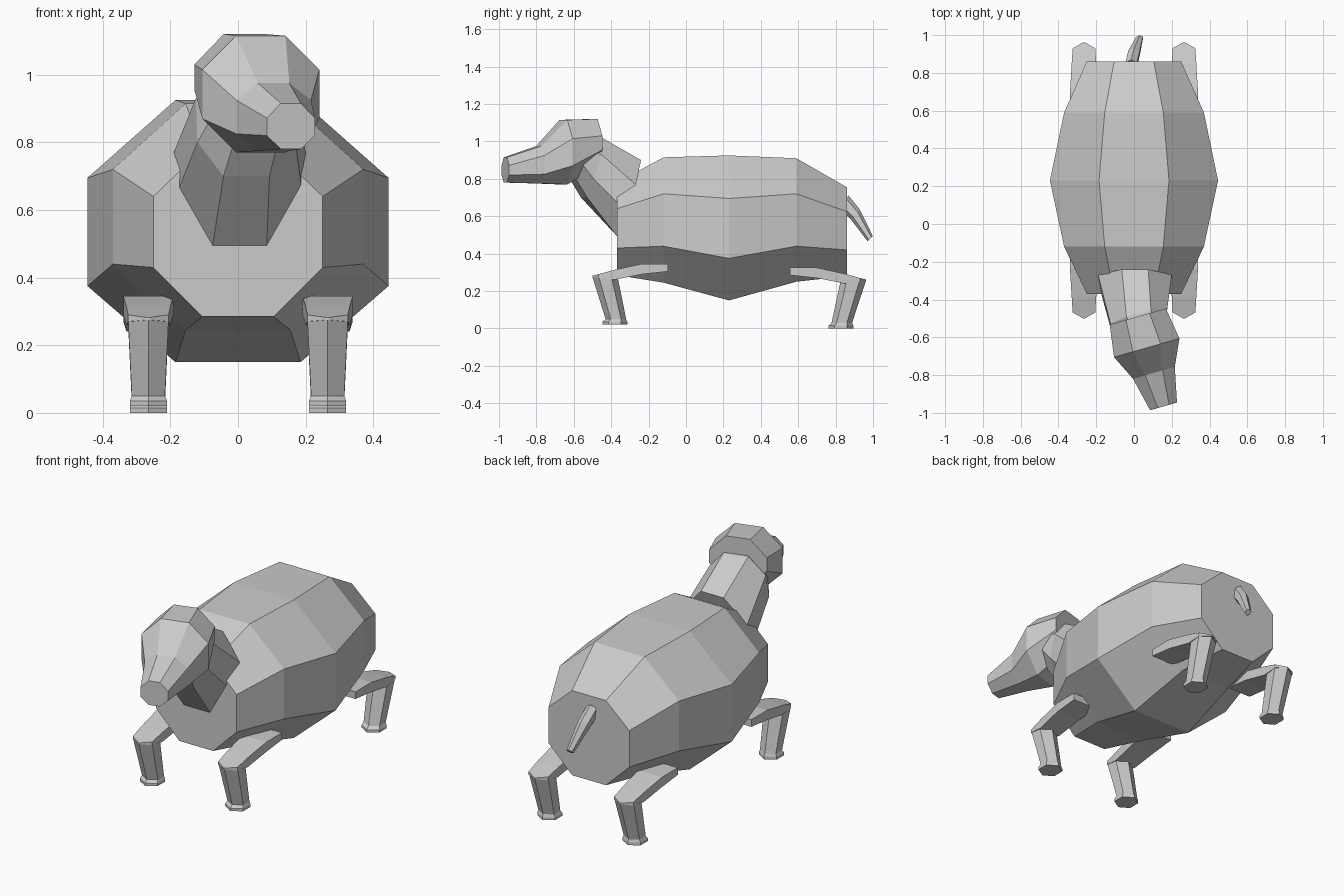
import bpy, bmesh, math
from mathutils import Vector, Matrix

if "Cube" in bpy.data.objects:
    bpy.data.objects.remove(bpy.data.objects["Cube"], do_unlink=True)

GREY = (0.6, 0.6, 0.6, 1.0)
coat = bpy.data.materials.new("grey_coat")
coat.use_nodes = True
coat.diffuse_color = GREY
coat.node_tree.nodes["Principled BSDF"].inputs["Base Color"].default_value = GREY


def loft(name, rings):
    """Skin a list of equal-sized vertex rings and cap both ends."""
    bm = bmesh.new()
    loops = [[bm.verts.new(p) for p in ring] for ring in rings]
    n = len(loops[0])
    for a, b in zip(loops, loops[1:]):
        for i in range(n):
            j = (i + 1) % n
            bm.faces.new((a[i], a[j], b[j], b[i]))
    bm.faces.new(loops[0])
    bm.faces.new(loops[-1])
    bmesh.ops.recalc_face_normals(bm, faces=bm.faces)
    mesh = bpy.data.meshes.new(name)
    bm.to_mesh(mesh)
    bm.free()
    mesh.materials.append(coat)
    obj = bpy.data.objects.new(name, mesh)
    bpy.context.collection.objects.link(obj)
    return obj


def octagon(y, half, flat, bottom, low, high, top):
    """Upright eight-sided ring: side half width, top half width, four heights."""
    right = [(flat, top), (half, high), (half, low), (flat, bottom)]
    ring = right + [(-x, z) for x, z in reversed(right)]
    return [Vector((x, y, z)) for x, z in ring]


def hexagon(x, y, z, rx, ry, tilt=0.0):
    """Flat-lying six-sided ring with points toward the front and back."""
    return [Vector((x + rx * math.sin(a) / 0.866, y + ry * math.cos(a),
                    z + tilt * math.cos(a)))
            for a in (i * math.pi / 3 for i in range(6))]


# Barrel body
loft("body", [
    octagon(-0.37, 0.25, 0.105, 0.285, 0.43, 0.64, 0.78),
    octagon(-0.12, 0.37, 0.155, 0.245, 0.44, 0.72, 0.915),
    octagon(0.23, 0.445, 0.185, 0.15, 0.375, 0.695, 0.925),
    octagon(0.59, 0.37, 0.155, 0.25, 0.44, 0.72, 0.91),
    octagon(0.86, 0.25, 0.105, 0.28, 0.42, 0.625, 0.755),
])

# Head, turned slightly toward its left
turn = Matrix.Translation((0.02, -0.49, 0)) @ Matrix.Rotation(math.radians(16), 4, "Z")
head_rings = [
    octagon(0, 0.155, 0.065, 0.87, 0.955, 1.03, 1.12),
    octagon(-0.172, 0.18, 0.076, 0.77, 0.87, 1.015, 1.115),
    octagon(-0.31, 0.115, 0.048, 0.775, 0.825, 0.925, 0.975),
    octagon(-0.495, 0.074, 0.031, 0.78, 0.82, 0.872, 0.915),
]
loft("head", [[turn @ p for p in ring] for ring in head_rings])


def neck_ring(cx, twist, profile):
    """Ring from (half width, y, z) rows, top to bottom, mirrored about cx."""
    right = [Vector((cx + w, y + twist * w, z)) for w, y, z in profile]
    left = [Vector((cx - w, y - twist * w, z)) for w, y, z in reversed(profile)]
    return right + left


# Neck rising from the chest into the back of the head
loft("neck", [
    neck_ring(0.005, 0.0, [(0.07, -0.24, 0.9), (0.195, -0.27, 0.77),
                           (0.185, -0.345, 0.65), (0.08, -0.37, 0.495)]),
    neck_ring(0.025, 0.25, [(0.065, -0.475, 1.025), (0.15, -0.49, 0.93),
                            (0.145, -0.53, 0.8), (0.068, -0.545, 0.7)]),
    neck_ring(0.05, 0.25, [(0.06, -0.54, 1.03), (0.13, -0.56, 0.95),
                           (0.13, -0.58, 0.87), (0.065, -0.6, 0.79)]),
])

# Legs: six-sided shin with a small foot, and a flat thigh running into the body
for end, sign, knee, ankle, foot_y, ground in (
        ("front", 1, -0.435, -0.375, -0.38, 0.02),
        ("back", -1, 0.897, 0.833, 0.828, 0.0)):
    for side, x in (("left", 0.265), ("right", -0.265)):
        loft(f"{end}_{side}_shin", [
            hexagon(x, knee, ground + 0.267, 0.06, 0.065, sign * 0.012),
            hexagon(x, ankle, ground + 0.03, 0.049, 0.055),
            hexagon(x, foot_y, ground + 0.015, 0.055, 0.067),
            hexagon(x, foot_y, ground, 0.055, 0.067),
        ])
        # (distance from knee, half width, underside, topside)
        rows = [(-0.065, 0.004, 0.255, 0.262), (-0.033, 0.06, 0.25, 0.27),
                (0.05, 0.065, 0.24, 0.293), (0.2, 0.074, 0.27, 0.325),
                (0.34, 0.074, 0.285, 0.325)]
        loft(f"{end}_{side}_thigh", [
            [Vector((x + sx * w, knee + sign * d, ground + z))
             for sx, z in ((-1, lo), (1, lo), (1, hi), (-1, hi))]
            for d, w, lo, hi in rows])

# Drooping tail
loft("tail", [
    [Vector((cx + w * math.sin(a), y + t * math.cos(a), z + t * math.cos(a)))
     for a in (i * math.pi / 3 for i in range(6))]
    for cx, y, z, w, t in ((-0.015, 0.84, 0.68, 0.035, 0.03),
                           (0.0, 0.905, 0.61, 0.035, 0.025),
                           (0.03, 0.985, 0.48, 0.02, 0.014))])
